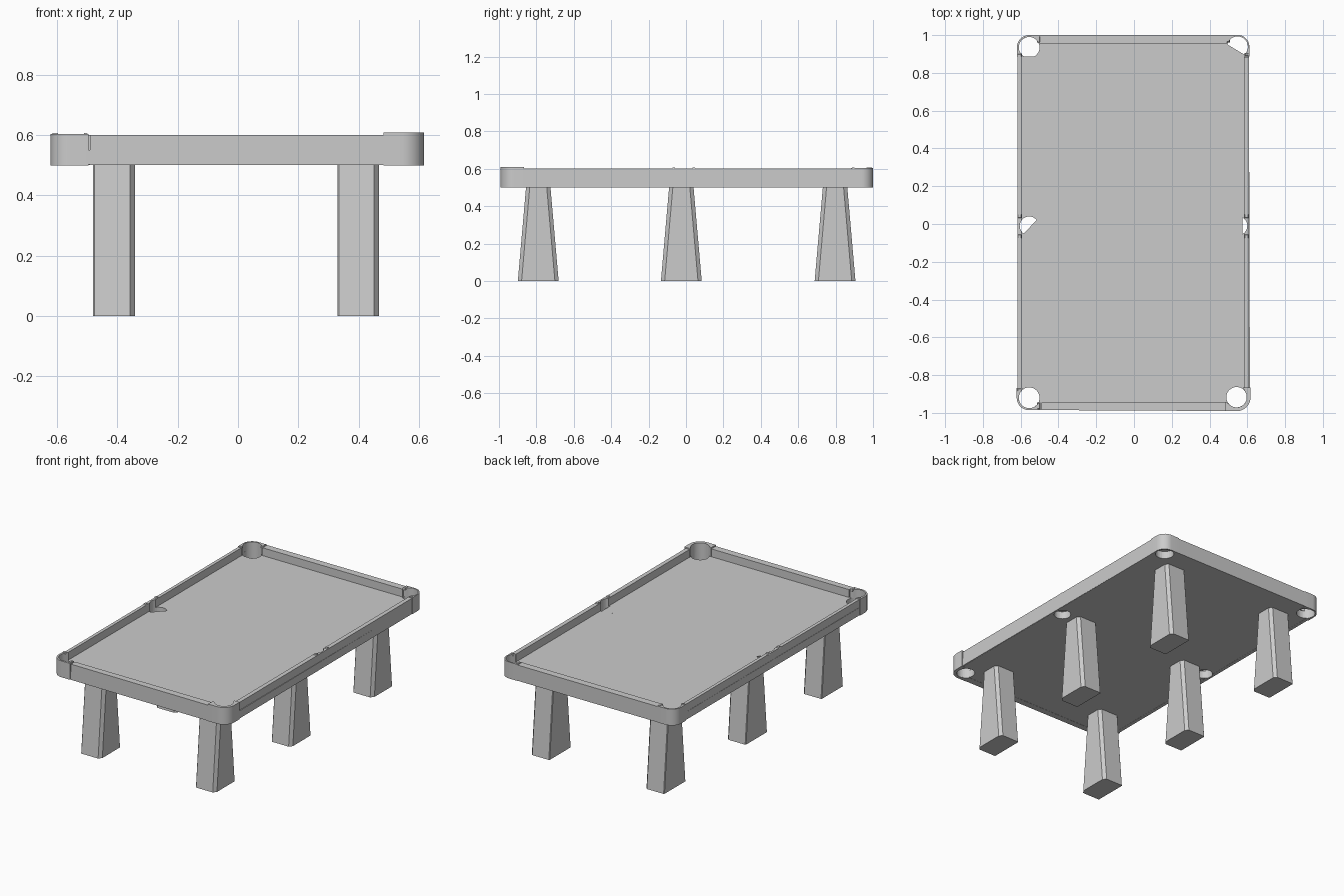
import bpy, bmesh
from math import cos, sin, radians

if "Cube" in bpy.data.objects:
    bpy.data.objects.remove(bpy.data.objects["Cube"])

BOTTOM, BED, RAIL = 0.5, 0.55, 0.6


def finish(bm, name, smooth=False):
    bmesh.ops.recalc_face_normals(bm, faces=bm.faces)
    me = bpy.data.meshes.new(name)
    bm.to_mesh(me)
    bm.free()
    ob = bpy.data.objects.new(name, me)
    bpy.context.collection.objects.link(ob)
    if smooth:
        bpy.ops.object.select_all(action='DESELECT')
        ob.select_set(True)
        bpy.context.view_layer.objects.active = ob
        bpy.ops.object.shade_smooth_by_angle(angle=radians(30))
    return ob


def loft(bm, low, high):
    """Closed solid between two matching rings of 3D points."""
    a = [bm.verts.new(p) for p in low]
    b = [bm.verts.new(p) for p in high]
    bm.faces.new(a)
    bm.faces.new(b)
    for i in range(len(a)):
        j = (i + 1) % len(a)
        bm.faces.new((a[i], a[j], b[j], b[i]))


def prism(name, pts, z0, z1, smooth=False):
    bm = bmesh.new()
    loft(bm, [(x, y, z0) for x, y in pts], [(x, y, z1) for x, y in pts])
    return finish(bm, name, smooth)


def rect(x0, x1, y0, y1):
    return [(x0, y0), (x1, y0), (x1, y1), (x0, y1)]


def arc(cx, cy, r, a0, a1, n):
    return [(cx + r * cos(radians(a0 + (a1 - a0) * i / n)),
             cy + r * sin(radians(a0 + (a1 - a0) * i / n))) for i in range(n + 1)]


# corner pockets: centre x, y, outer radius, hole radius, top height
corners = {
    'front_left': (-0.555, -0.920, 0.066, 0.055, 0.603),
    'front_right': (0.543, -0.917, 0.074, 0.054, 0.608),
    'back_right': (0.548, 0.938, 0.063, 0.055, 0.604),
    'back_left': (-0.555, 0.935, 0.065, 0.055, 0.603),
}
middles = {'left': (-0.555, -0.01, 0.05), 'right': (0.55, -0.01, 0.05)}

# pocket hole cutter
bm = bmesh.new()
holes = [(c[0], c[1], c[3]) for c in corners.values()] + list(middles.values())
for cx, cy, r in holes:
    ring = arc(cx, cy, r, 0, 360, 32)[:-1]
    loft(bm, [(x, y, 0.45) for x, y in ring], [(x, y, 0.7) for x, y in ring])
cutter = finish(bm, 'pocket_cutter')
cutter.hide_render = True
cutter.hide_viewport = False
cutter.display_type = 'WIRE'


def cut(ob):
    m = ob.modifiers.new('pockets', 'BOOLEAN')
    m.operation = 'DIFFERENCE'
    m.solver = 'EXACT'
    m.object = cutter


# bed slab with rounded corners
outline = []
for i, (cx, cy, R, r, top) in enumerate(corners.values()):
    outline += arc(cx, cy, R - 0.003, 180 + 90 * i, 270 + 90 * i, 8)
cut(prism('bed', outline, BOTTOM + 0.001, BED))

# rails between the pockets
cut(prism('left_rail', rect(-0.616, -0.595, -0.87, 0.89), BOTTOM, RAIL))
cut(prism('right_rail', rect(0.582, 0.609, -0.865, 0.885), BOTTOM, RAIL))
prism('front_rail', [(-0.49, -0.985), (0.482, -0.99), (0.482, -0.945), (-0.49, -0.945)],
      BOTTOM, RAIL)
prism('back_rail', rect(-0.5, 0.492, 0.955, 1.0), BOTTOM, RAIL)


def cap(name, x, y, sx, sy, z):
    """Small raised pad with chamfered top edges."""
    bm = bmesh.new()
    loft(bm, [(px, py, z - 0.005) for px, py in rect(x - sx, x + sx, y - sy, y + sy)],
         [(px, py, z + 0.006) for px, py in
          rect(x - sx + .004, x + sx - .004, y - sy + .004, y + sy - .004)])
    finish(bm, name)


# rounded corner housings, open toward the bed
for name, (cx, cy, R, r, top) in corners.items():
    sx, sy = (1 if cx > 0 else -1), (1 if cy > 0 else -1)
    pts = [(-0.060, R)] + arc(0, 0, R, 90, 0, 10) + [(R, -0.052)]
    inner = arc(0, 0, r, -38, 142, 20)
    inner[0] = (inner[0][0], -0.035)
    pts += [(0.034, -0.052)] + inner + [(-0.060, 0.025)]
    prism(name + '_pocket', [(cx + sx * x, cy + sy * y) for x, y in pts],
          BOTTOM - 0.001, top, True)
    cap(name + '_end_cap', cx + sx * -0.05, cy + sy * (R - 0.022), 0.009, 0.018, RAIL)
    cap(name + '_side_cap', cx + sx * (R - 0.014), cy + sy * -0.042, 0.012, 0.009, RAIL)

# middle pocket pads
for side, x in (('left', -0.606), ('right', 0.596)):
    for end, y in (('front', -0.066), ('back', 0.042)):
        cap(f'{side}_middle_{end}_cap', x, y, 0.012, 0.011, RAIL)

# cloth flaps partly covering some pockets
flaps = {'left_middle': (*middles['left'], 235, 398),
         'right_middle': (*middles['right'], 60, 300),
         'back_right': (0.548, 0.938, 0.055, 167, 311),
         'back_left': (-0.555, 0.935, 0.055, 242, 298)}
for name, (cx, cy, r, a0, a1) in flaps.items():
    prism(name + '_cloth', arc(cx, cy, r, a0, a1, 20), BED - 0.001, BED)

# legs tapered along y, outer edges chamfered
for row, y, in (('front', -0.79), ('middle', -0.025), ('back', 0.797)):
    for side, x0, x1 in (('left', -0.48, -0.342), ('right', 0.33, 0.467)):
        def ring(h, z):
            c, s = 0.016, 0.004
            return [(x0 + s, y - h, z), (x1 - c, y - h, z), (x1, y - h + 0.02, z),
                    (x1, y + h - 0.02, z), (x1 - c, y + h, z), (x0 + s, y + h, z),
                    (x0, y + h - s, z), (x0, y - h + s, z)]
        bm = bmesh.new()
        loft(bm, ring(0.109, 0.0), ring(0.065, BOTTOM + 0.005))
        finish(bm, f'{row}_{side}_leg')
